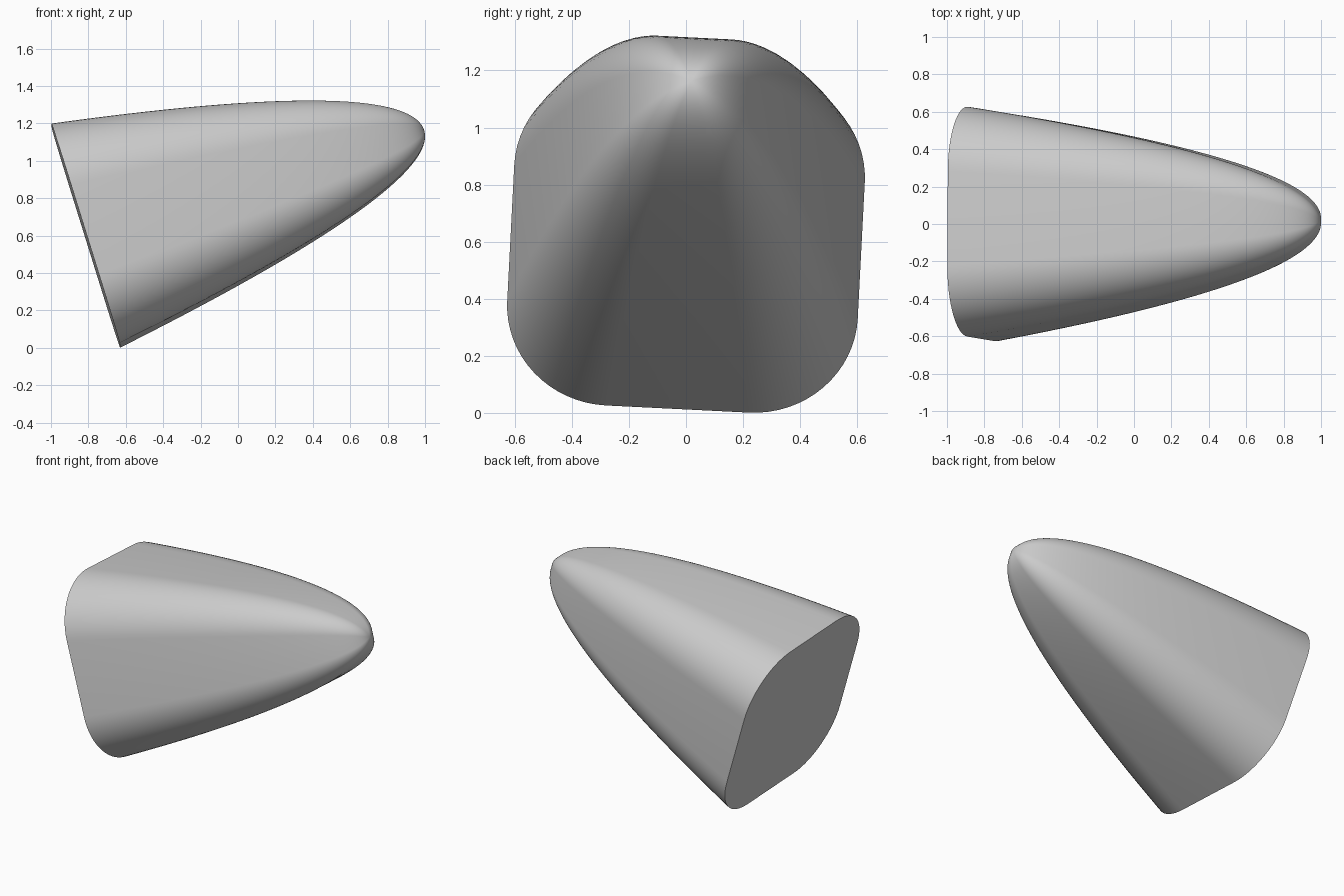
import bpy, bmesh
from math import radians, sqrt, cos, sin, pi
from mathutils import Matrix, Vector

cube = bpy.data.objects.get("Cube")
if cube:
    bpy.data.objects.remove(cube, do_unlink=True)

LENGTH = 1.895      # base to tip
FLAT = 0.25         # half length of each flat side
CORNER = 0.365      # corner radius of the base
RINGS = 40
ARC = 16            # segments per rounded corner


def rounded_square():
    """Outline of the base in its own plane, counter-clockwise."""
    points = []
    for corner in range(4):
        mid = corner * pi / 2 + pi / 4
        cx, cy = FLAT * sqrt(2) * cos(mid), FLAT * sqrt(2) * sin(mid)
        for i in range(ARC + 1):
            a = corner * pi / 2 + i / ARC * pi / 2
            points.append((cx + CORNER * cos(a), cy + CORNER * sin(a)))
    return points


grey = bpy.data.materials.new("grey")
grey.use_nodes = True
grey.diffuse_color = (0.6, 0.6, 0.6, 1)
grey.node_tree.nodes["Principled BSDF"].inputs["Base Color"].default_value = (0.6, 0.6, 0.6, 1)

# Parabolic nose: the outline shrinks with the square root of the distance to the tip
bm = bmesh.new()
outline = rounded_square()
rings = []
for k in range(RINGS):
    scale = 1 - k / RINGS
    along = LENGTH * (1 - scale ** 2)
    rings.append([bm.verts.new((along, p * scale, q * scale)) for p, q in outline])
tip = bm.verts.new((LENGTH, 0, 0))
n = len(outline)
for lower, upper in zip(rings, rings[1:]):
    for i in range(n):
        j = (i + 1) % n
        bm.faces.new((lower[i], lower[j], upper[j], upper[i]))
for i in range(n):
    bm.faces.new((rings[-1][i], rings[-1][(i + 1) % n], tip))

# Flat closing face at the wide end
bm.faces.new(list(reversed(rings[0])))
bmesh.ops.recalc_face_normals(bm, faces=bm.faces)

# Roll about its axis, tip upward, slight yaw, then move into place
place = (Matrix.Translation(Vector((-0.814, 0, 0.6)))
         @ Matrix.Rotation(radians(0.6), 4, 'Z')
         @ Matrix.Rotation(radians(-17.27), 4, 'Y')
         @ Matrix.Rotation(radians(-3), 4, 'X'))
bm.transform(place)

mesh = bpy.data.meshes.new("nose_cone")
bm.to_mesh(mesh)
bm.free()
mesh.materials.append(grey)
nose = bpy.data.objects.new("nose_cone", mesh)
bpy.context.collection.objects.link(nose)

bpy.context.view_layer.objects.active = nose
nose.select_set(True)
bpy.ops.object.shade_smooth_by_angle(angle=radians(40))
